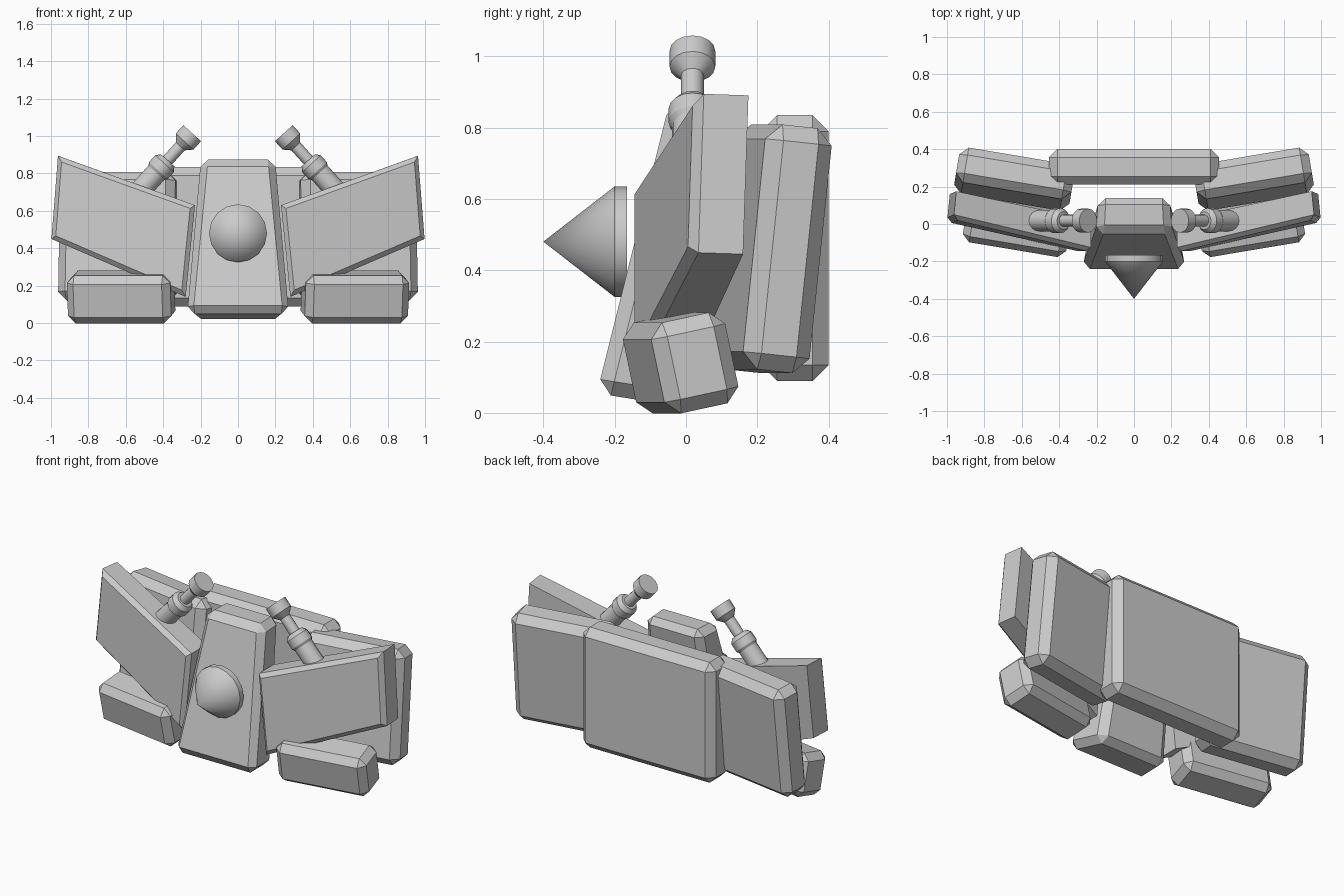
import bpy, bmesh
from math import radians, pi
from mathutils import Matrix, Vector, Euler

cube = bpy.data.objects.get("Cube")
if cube:
    bpy.data.objects.remove(cube, do_unlink=True)

grey = bpy.data.materials.new("light grey")
grey.use_nodes = True
colour = (0.6, 0.6, 0.6, 1)
grey.diffuse_color = colour
grey.node_tree.nodes["Principled BSDF"].inputs["Base Color"].default_value = colour


def finish(name, bm):
    bmesh.ops.recalc_face_normals(bm, faces=bm.faces)
    mesh = bpy.data.meshes.new(name)
    bm.to_mesh(mesh)
    bm.free()
    obj = bpy.data.objects.new(name, mesh)
    mesh.materials.append(grey)
    bpy.context.collection.objects.link(obj)
    bpy.ops.object.select_all(action='DESELECT')
    obj.select_set(True)
    bpy.context.view_layer.objects.active = obj
    bpy.ops.object.shade_smooth_by_angle(angle=radians(30))
    return obj


def mirror(obj, name):
    """Copy a +x part to the -x side."""
    bm = bmesh.new()
    bm.from_mesh(obj.data)
    bmesh.ops.scale(bm, vec=(-1, 1, 1), verts=bm.verts)
    return finish(name, bm)


def bevel(bm, edges, width):
    bmesh.ops.bevel(bm, geom=list(edges), offset=width, segments=1,
                    affect='EDGES', clamp_overlap=True)


def slab(name, size, centre, pitch=0, yaw=0, width=0.045):
    """Chamfered box, leaned about x and then turned about z."""
    bm = bmesh.new()
    bmesh.ops.create_cube(bm, size=1)
    bmesh.ops.scale(bm, vec=size, verts=bm.verts)
    bevel(bm, bm.edges, width)
    turn = Euler((radians(pitch), 0, radians(yaw))).to_matrix().to_4x4()
    bm.transform(Matrix.Translation(centre) @ turn)
    return finish(name, bm)


def block(front, back):
    """Six-sided solid between two matching four-cornered outlines."""
    bm = bmesh.new()
    f = [bm.verts.new(p) for p in front]
    b = [bm.verts.new(p) for p in back]
    front_face = bm.faces.new(f)
    bm.faces.new(b[::-1])
    for i in range(4):
        j = (i + 1) % 4
        bm.faces.new((f[i], b[i], b[j], f[j]))
    return bm, front_face


def lathe(name, profile, start, axis, sides):
    """Revolve (distance, radius) points along an axis."""
    bm = bmesh.new()
    rings = []
    for d, r in profile:
        count = sides if r else 1
        rings.append([bm.verts.new(Matrix.Rotation(2 * pi * i / sides, 3, 'Z') @ Vector((r, 0, d)))
                      for i in range(count)])
    for a, b in zip(rings, rings[1:]):
        for i in range(sides):
            j = (i + 1) % sides
            if len(a) == 1:
                bm.faces.new((a[0], b[i], b[j]))
            else:
                bm.faces.new((a[i], b[i], b[j], a[j]))
    for ring in (rings[0], rings[-1]):
        if len(ring) > 1:
            bm.faces.new(ring)
    turn = Vector((0, 0, 1)).rotation_difference(Vector(axis)).to_matrix().to_4x4()
    bm.transform(Matrix.Translation(start) @ turn)
    return finish(name, bm)


# Back plates
slab("back_plate", (0.91, 0.19, 0.745), (0, 0.305, 0.462))
plate = slab("left_back_plate", (0.625, 0.19, 0.69), (0.64, 0.24, 0.46), -6, 9.5)
mirror(plate, "right_back_plate")

# Central tapered body, leaning back
bm, _ = block([(-0.28, -0.25, 0.055), (0.28, -0.25, 0.055), (0.2, -0.045, 0.875), (-0.2, -0.045, 0.875)],
              [(-0.23, 0.0, 0.015), (0.23, 0.0, 0.015), (0.19, 0.145, 0.875), (-0.19, 0.145, 0.875)])
bevel(bm, bm.edges, 0.04)
finish("central_body", bm)

# Nose cone
lathe("nose_cone", [(0, 0), (0.2, 0.155), (0.235, 0.155)], (0, -0.4, 0.48), (0, 1, 0), 16)

# Swept front armour plates
bm, face = block([(0.28, -0.15, 0.14), (1.0, 0.01, 0.45), (0.965, 0.025, 0.895), (0.23, -0.15, 0.63)],
                 [(0.28, 0.02, 0.14), (0.985, 0.16, 0.445), (0.95, 0.175, 0.89), (0.23, 0.02, 0.63)])
bevel(bm, face.edges, 0.025)
wing = finish("left_front_armour", bm)
mirror(wing, "right_front_armour")

# Feet
foot = slab("left_foot", (0.56, 0.215, 0.26), (0.625, -0.015, 0.14), 12, 9.5, 0.04)
mirror(foot, "right_foot")

# Angled posts with flared heads
post = lathe("left_post", [(0, 0.064), (0.06, 0.064), (0.095, 0.032), (0.195, 0.032), (0.195, 0.048),
                           (0.22, 0.067), (0.27, 0.067), (0.285, 0.057), (0.46, 0.057)],
             (0.245, 0.018, 1.015), (0.67, 0, -0.74), 16)
mirror(post, "right_post")
